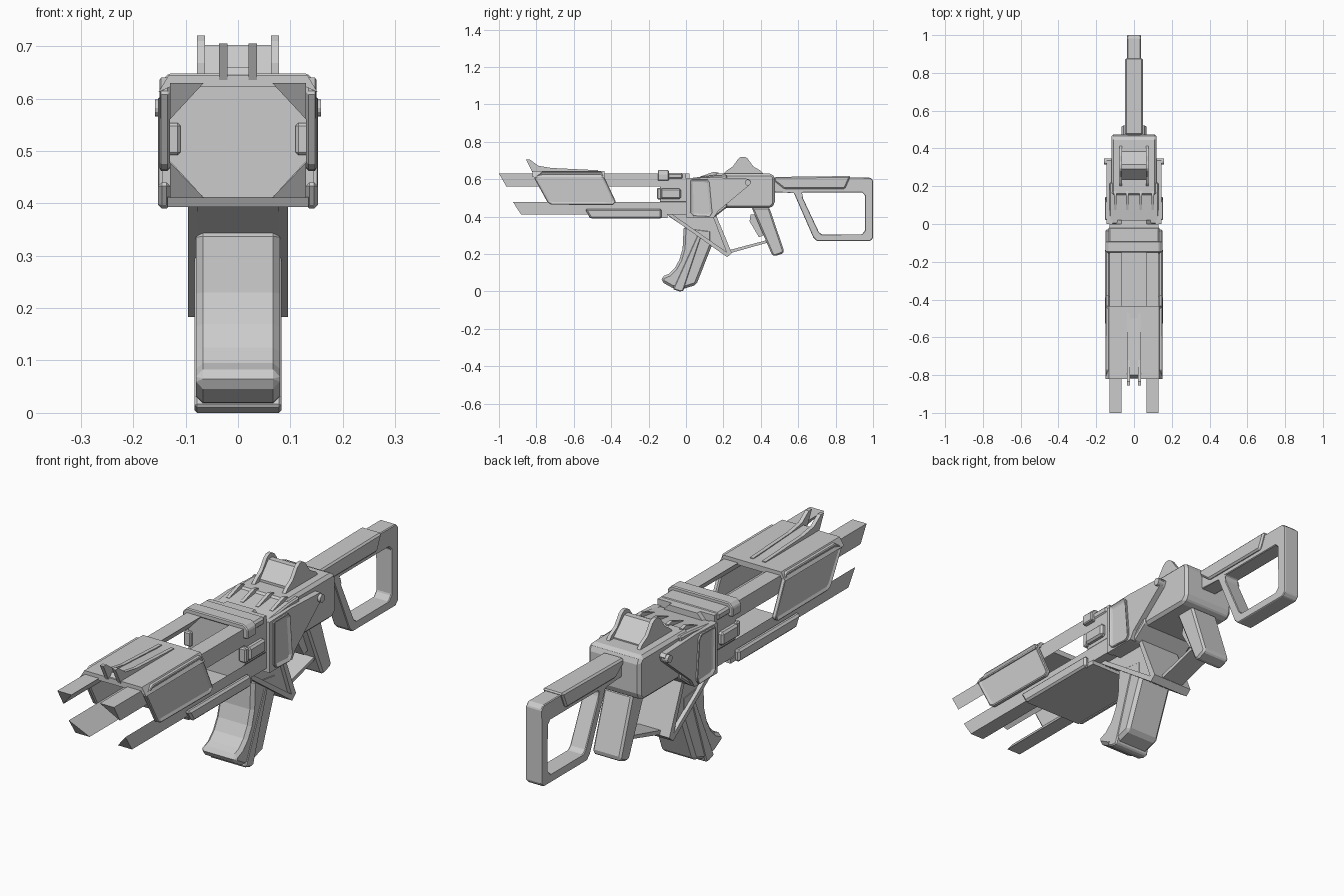
import bpy, bmesh, math


def loft(name, loops, closed=False, bevel=0.0, mirror=False, inset=None):
    """Skin matching 3D loops; cap the ends unless the loops form a closed ring."""
    bm = bmesh.new()
    rings = [[bm.verts.new(p) for p in loop] for loop in loops]
    n = len(rings[0])
    pairs = list(zip(rings, rings[1:]))
    if closed:
        pairs.append((rings[-1], rings[0]))
    for a, b in pairs:
        for i in range(n):
            j = (i + 1) % n
            bm.faces.new((a[i], a[j], b[j], b[i]))
    caps = [] if closed else [bm.faces.new(rings[0]), bm.faces.new(rings[-1])]
    bmesh.ops.recalc_face_normals(bm, faces=bm.faces[:])
    if inset:
        bmesh.ops.inset_individual(bm, faces=caps[1:] if mirror else caps,
                                   thickness=inset[0], depth=0)
        for f in (caps[1:] if mirror else caps):
            nrm = f.normal.copy()
            bm.normal_update()
            bmesh.ops.translate(bm, verts=f.verts[:], vec=-nrm * inset[1])
    me = bpy.data.meshes.new(name)
    bm.to_mesh(me)
    bm.free()
    ob = bpy.data.objects.new(name, me)
    bpy.context.collection.objects.link(ob)
    if bevel:
        m = ob.modifiers.new("Bevel", 'BEVEL')
        m.width, m.segments, m.limit_method = bevel, 1, 'ANGLE'
        m.angle_limit = math.radians(35)
    if mirror:
        m = ob.modifiers.new("Mirror", 'MIRROR')
        m.use_mirror_merge = False
    return ob


def at_x(pts, x):
    return [(x, y, z) for y, z in pts]


def prism(name, pts, x0, x1=None, **kw):
    """Side profile (y, z) extruded over x; one width means centred."""
    if x1 is None:
        x0, x1 = -x0, x0
    return loft(name, [at_x(pts, x0), at_x(pts, x1)], **kw)


def box(y0, y1, z0, z1):
    return [(y0, z0), (y1, z0), (y1, z1), (y0, z1)]


# Four triangular barrel rails with slanted tips
def rail(name, corner_z, inner_z, tip):
    tri = [(.13, corner_z), (.065, corner_z), (.13, inner_z)]
    loft(name, [[(x, tip(z), z) for x, z in tri], [(x, 0, z) for x, z in tri]], mirror=True)


rail("upper_rails", .63, .56, lambda z: -1 + (.63 - z) * .57)
rail("lower_rails", .41, .478, lambda z: -.925 + (.478 - z) * .65)

# Octagonal core behind the rails
octo = [(.13, .48), (.13, .56), (.065, .63), (-.065, .63),
        (-.13, .56), (-.13, .48), (-.065, .41), (.065, .41)]
loft("core", [[(x, y, z) for x, z in octo] for y in (-.14, .02)])

# Muzzle shroud: recessed side panels and a top plate
prism("shroud_side", [(-.815, .612), (-.77, .64), (-.45, .64), (-.375, .48), (-.39, .462),
                      (-.72, .464), (-.74, .475)], .13, .152,
      bevel=.005, mirror=True, inset=(.016, .008))
top = [(-.152, .612), (-.132, .645), (.132, .645), (.152, .612), (.13, .622), (-.13, .622)]
loft("shroud_top", [[(x, -.82, z) for x, z in top],
                    [(x, -.435, z) for x, z in top]])

# Front sight fins and the ramp between them
prism("front_sight_fin", [(-.855, .705), (-.835, .705), (-.79, .672), (-.72, .66),
                          (-.47, .648), (-.47, .635), (-.82, .635)], .02, .036, mirror=True)
prism("front_sight_ramp", [(-.82, .635), (-.80, .66), (-.72, .657), (-.5, .645), (-.5, .635)], .021)

# Lower handguard tray
prism("tray_floor", [(-.525, .412), (-.515, .393), (-.10, .393), (-.10, .412)], .135)
prism("tray_wall", [(-.54, .44), (-.51, .39), (-.13, .39), (-.13, .44)],
      .128, .153, bevel=.008, mirror=True)

# Collar strap and side clamps
strap = [(-.15, .592), (-.15, .63), (-.132, .648), (.132, .648), (.15, .63), (.15, .592),
         (.125, .592), (.125, .625), (-.125, .625), (-.125, .592)]
loft("collar_strap", [[(x, y, z) for x, z in strap] for y in (-.15, -.092)], bevel=.004)
prism("collar_top", box(-.10, -.015, .60, .633), .135, bevel=.008)
prism("side_clamp", box(-.135, -.028, .495, .55), .11, .15, mirror=True, bevel=.008)
prism("clamp_tab", box(-.155, -.13, .492, .553), .11, .143, mirror=True, bevel=.005)

# Receiver: front block, rear block, pivot arms, side hatches
prism("receiver_front", [(0, .395), (.15, .395), (.22, .45), (.22, .625), (.15, .622), (0, .603)],
      .13, bevel=.006)
prism("receiver_rear", [(.15, .445), (.452, .445), (.475, .468), (.475, .612), (.458, .63),
                        (.15, .63)], .12, bevel=.012)
prism("pivot_arm", [(0, .605), (.14, .61), (.335, .602), (.347, .59), (.337, .567), (.17, .428),
                    (.15, .395), (0, .395)], .115, .145, mirror=True)
prism("side_hatch", [(.022, .60), (.115, .602), (.128, .585), (.143, .42), (.128, .398),
                     (.04, .402), (.022, .42)], .135, .155,
      mirror=True, bevel=.004, inset=(.016, .01))
pivot = [(.33 + .016 * math.cos(a * math.pi / 6), .582 + .016 * math.sin(a * math.pi / 6))
         for a in range(12)]
prism("pivot_pin", pivot, .13, .158, mirror=True)

# Cooling fins on the receiver ramp
for i, x in enumerate((-.1, -.035, .035, .1)):
    prism(f"cooling_fin_{i + 1}", [(.075, .60), (.075, .614), (.15, .64), (.175, .635), (.175, .60)],
          x - .007, x + .007)

# Rear sight hump
prism("hump_cheek", [(.19, .62), (.215, .645), (.25, .668), (.28, .71), (.295, .72), (.315, .72),
                     (.33, .71), (.36, .668), (.40, .645), (.42, .62)], .063, .078, mirror=True)
prism("hump_wedge", [(.235, .62), (.235, .64), (.29, .702), (.315, .702), (.385, .635),
                     (.385, .62)], .065)

# Stock: open loop frame and beam cover
outer = [(.47, .61), (.985, .608), (1, .593), (1, .285), (.985, .27), (.70, .27), (.68, .29),
         (.575, .53), (.47, .53)]
inner = [(.622, .53), (.94, .53), (.957, .513), (.957, .325), (.94, .305), (.725, .305), (.71, .318),
         (.622, .505), (.618, .52)]
loft("stock_frame", [at_x(outer, -.036), at_x(outer, .036), at_x(inner, .036), at_x(inner, -.036)],
     closed=True, bevel=.006)
prism("stock_cover", [(.472, .612), (.88, .617), (.85, .548), (.525, .548), (.472, .59)],
      .047, bevel=.007)

# Rear grip, trigger and guard bar
prism("rear_grip", [(.35, .45), (.445, .45), (.525, .215), (.515, .202), (.475, .188), (.46, .195)],
      .065, bevel=.012)
prism("trigger", [(.345, .41), (.37, .41), (.415, .30), (.39, .29), (.34, .375)], .03)
prism("guard_bar", [(.20, .20), (.22, .20), (.44, .262), (.44, .276), (.22, .218)], .05)

# Magazine well with flanged edges
prism("magazine_well", [(-.09, .40), (.215, .195), (.225, .21), (.14, .41), (-.09, .41)], .078)
prism("well_flange", [(-.10, .41), (.22, .183), (.245, .205), (.225, .205), (-.07, .41)], .095)
prism("well_rear_edge", [(.22, .20), (.245, .205), (.16, .41), (.14, .41)], .095)

# Curved magazine with a spine rib
prism("magazine", [(-.012, .35), (-.018, .23), (-.035, .17), (-.06, .125), (-.09, .095),
                   (-.13, .078), (-.132, .052), (-.075, .02), (-.02, .012), (.055, .035),
                   (.14, .25), (.14, .33)], .08, bevel=.014)
prism("magazine_rib", [(.06, .30), (.085, .30), (-.015, .002), (-.035, 0), (-.07, .012)], .083, bevel=.005)
